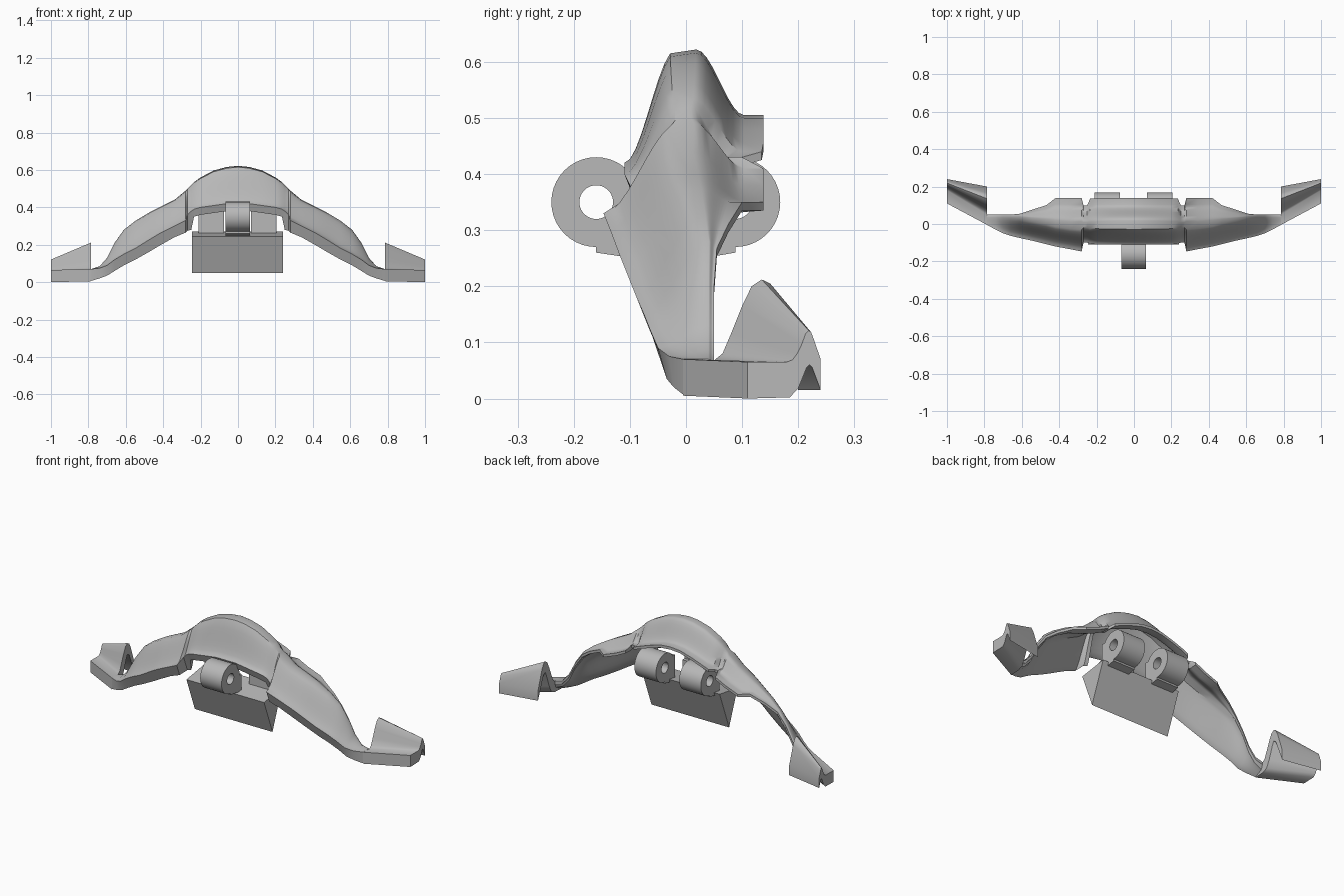
import bpy, bmesh, math

cube = bpy.data.objects.get("Cube")
if cube:
    bpy.data.objects.remove(cube, do_unlink=True)

grey = bpy.data.materials.new("plain grey")
grey.use_nodes = True
COLOUR = (0.48, 0.48, 0.48, 1)
grey.diffuse_color = COLOUR
grey.node_tree.nodes["Principled BSDF"].inputs["Base Color"].default_value = COLOUR


def loft(name, rings, closed=False, angle=35):
    """Skin a row of rings; cap the ends unless the row is closed."""
    bm = bmesh.new()
    rows = [[bm.verts.new(p) for p in ring] for ring in rings]
    pairs = list(zip(rows, rows[1:]))
    if closed:
        pairs.append((rows[-1], rows[0]))
    for a, b in pairs:
        n = len(a)
        for i in range(n):
            j = (i + 1) % n
            bm.faces.new((a[i], a[j], b[j], b[i]))
    if not closed:
        bm.faces.new(rows[0])
        bm.faces.new(rows[-1][::-1])
    bmesh.ops.recalc_face_normals(bm, faces=bm.faces[:])
    mesh = bpy.data.meshes.new(name)
    bm.to_mesh(mesh)
    bm.free()
    obj = bpy.data.objects.new(name, mesh)
    mesh.materials.append(grey)
    bpy.context.collection.objects.link(obj)
    bpy.ops.object.select_all(action="DESELECT")
    obj.select_set(True)
    bpy.context.view_layer.objects.active = obj
    bpy.ops.object.shade_smooth_by_angle(angle=math.radians(angle))
    return obj


def prism(name, profile, x0, x1):
    """Extrude a side profile (y, z) across x."""
    return loft(name, [[(x, y, z) for y, z in profile] for x in (x0, x1)])


def tube(name, y, z, x0, x1, outer=0.08, inner=0.03, sides=40):
    """Hinge knuckle with its axis along x."""
    section = [(x0, outer), (x1, outer), (x1, inner), (x0, inner)]
    rings = []
    for k in range(sides):
        a = math.tau * k / sides
        rings.append([(x, y + r * math.cos(a), z + r * math.sin(a)) for x, r in section])
    return loft(name, rings, closed=True)


def ease(t):
    return t * t * (3 - 2 * t)


def lerp(a, b, t):
    return a + (b - a) * t


def shell_ring(x, front_y, lip_low, lip_top, ridge_y, ridge_z, back_y, back_z):
    """Bell-shaped section: raked front lip, ridge, back slope, thin underside."""
    steps = 9
    rounding = 0.09 * (ridge_z - lip_top) * (back_y - ridge_y) / 0.138
    slope_y = lerp(ridge_y, back_y, 0.75)
    top = []
    for k in range(steps):
        t = k / steps
        top.append((lerp(front_y, ridge_y - rounding, t), lerp(lip_top, ridge_z, ease(t))))
    for k in range(steps + 1):
        t = k / steps
        top.append((lerp(ridge_y + rounding, slope_y, t), lerp(ridge_z, back_z, ease(t))))
    top.append((back_y, back_z))
    lip = lip_top - lip_low
    # the lip leans back on the long legs and stands upright near the ends
    rake = 0.4 * lip * min(1, max(0, (0.785 - x * (1 if x > 0 else -1)) / 0.12))
    last = len(top) - 1
    under = []
    for k, (y, z) in enumerate(top):
        t = k / last
        under.append((y + rake * (1 - t) ** 2, z - lerp(lip, 0.015, t)))
    return [(x, y, z) for y, z in top + under[::-1]]


# Arched shell: x, lip y, lip bottom, lip top, ridge y, ridge z, back y, back z
stations = [
    (0, -.11, .38, .42, 0, .622, .138, .505),
    (.06, -.11, .38, .42, 0, .616, .138, .5),
    (.13, -.11, .37, .41, 0, .597, .138, .48),
    (.2, -.11, .36, .4, 0, .56, .138, .455),
    (.235, -.105, .35, .39, 0, .535, .135, .44),
    (.25, -.1, .28, .38, 0, .52, .1, .43),
    (.27, -.1, .275, .36, 0, .5, .1, .43),
    (.28, -.147, .265, .33, 0, .49, .138, .41),
    (.34, -.135, .24, .3, 0, .44, .138, .38),
    (.42, -.12, .195, .26, .01, .4, .138, .35),
    (.47, -.108, .165, .23, .02, .375, .1, .35),
    (.55, -.088, .12, .18, .03, .327, .075, .31),
    (.61, -.075, .09, .15, .04, .28, .055, .268),
    (.66, -.063, .06, .12, .04, .21, .05, .2),
    (.7, -.05, .035, .09, .04, .13, .05, .125),
    (.74, -.03, .02, .075, .04, .085, .05, .08),
    (.785, -.005, .007, .07, .04, .07, .05, .068),
]
full = [(-s[0],) + s[1:] for s in stations[:0:-1]] + stations
loft("arched_shell", [shell_ring(*s) for s in full])

# Hooked end tabs, lofted from a tall inner section to a low outer one
inner_tab = [(-.005, .07), (.05, .068), (.065, .08), (.08, .115), (.1, .165), (.117, .2),
             (.135, .212), (.15, .205), (.165, .175), (.2, .07), (.2, .015), (.15, .14),
             (.135, .15), (.125, .13), (.1, .06), (.08, .02), (.05, .007), (-.005, .005)]
outer_tab = [(.11, .065), (.18, .065), (.19, .069), (.198, .08), (.206, .096), (.213, .115),
             (.219, .121), (.223, .118), (.228, .105), (.24, .07), (.24, .015), (.225, .055),
             (.22, .06), (.215, .055), (.207, .035), (.2, .018), (.185, .002), (.11, 0)]
for side, word in ((1, "left"), (-1, "right")):
    loft(word + "_end_tab", [
        [(side * .785, y, z) for y, z in inner_tab],
        [(side * 1.0, y, z) for y, z in outer_tab],
    ], angle=45)

# Wedge block under the arch
prism("wedge_block", [(-.035, .05), (.05, .27), (-.11, .245)], -.245, .24)

# Hinge knuckles, each on a stem: y, x range, stem root, stem height
knuckles = [("front", -.16, -.068, .065, -.06, .34),
            ("back_left", .088, .07, .205, 0, .39),
            ("back_right", .088, -.21, -.075, 0, .39)]
for word, y, x0, x1, root, top in knuckles:
    tube(word + "_knuckle", y, .35, x0, x1)
    shoulder = lerp(y, root, 0.5)
    prism(word + "_stem", [(y, .26), (root, .245), (root, top), (shoulder, top),
                           (shoulder, .315), (y, .315)], x0, x1)
